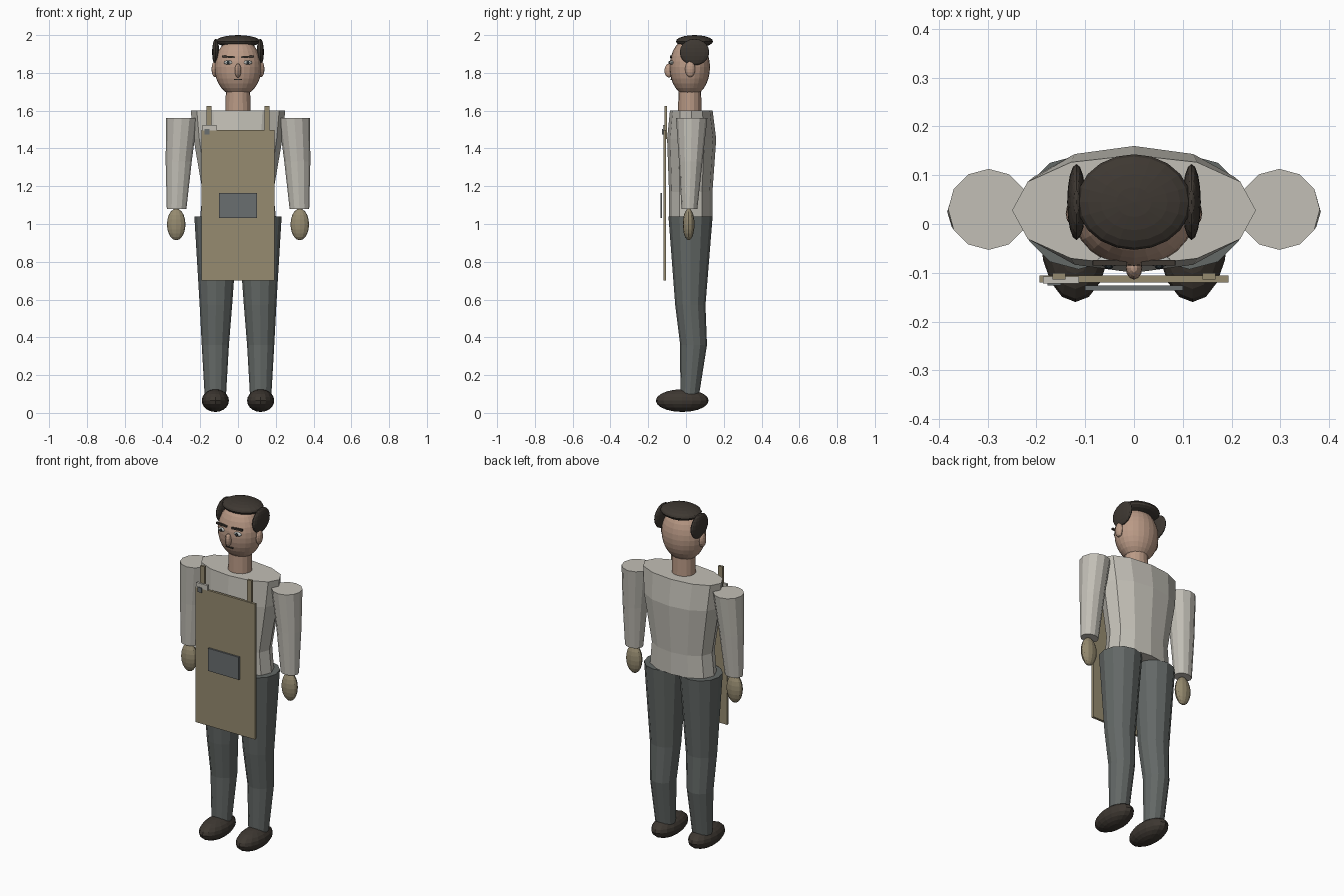
import bpy, bmesh, math
from mathutils import Matrix

if "Cube" in bpy.data.objects:
    bpy.data.objects.remove(bpy.data.objects["Cube"])


def srgb(r, g, b):
    return [((c / 255 + 0.055) / 1.055) ** 2.4 for c in (r, g, b)] + [1.0]


def material(name, *rgb):
    m = bpy.data.materials.new(name)
    m.diffuse_color = srgb(*rgb)
    m.use_nodes = True
    m.node_tree.nodes["Principled BSDF"].inputs["Base Color"].default_value = m.diffuse_color
    return m


SHIRT = material("shirt_grey", 194, 191, 182)
TROUSER = material("trouser_slate", 99, 104, 102)
APRON = material("apron_khaki", 150, 139, 112)
POCKET = material("pocket_grey", 106, 110, 112)
SKIN = material("skin", 186, 154, 134)
HAIR = material("dark_brown", 62, 56, 50)
EYE = material("eye_white", 190, 192, 188)
PUPIL = material("pupil_dark", 40, 48, 52)


def finish(bm, name, mat):
    bmesh.ops.recalc_face_normals(bm, faces=bm.faces)
    me = bpy.data.meshes.new(name)
    bm.to_mesh(me)
    bm.free()
    me.materials.append(mat)
    ob = bpy.data.objects.new(name, me)
    bpy.context.collection.objects.link(ob)
    return ob


def loft(name, mat, rings, sides=12, power=1.0):
    """Closed tube through rings of (x, y, z, rx, ry)."""
    bm = bmesh.new()
    loops = []
    for x, y, z, rx, ry in rings:
        loop = []
        for i in range(sides):
            a = math.tau * i / sides
            c, s = math.cos(a), math.sin(a)
            loop.append(bm.verts.new((x + rx * math.copysign(abs(c) ** power, c),
                                      y + ry * math.copysign(abs(s) ** power, s), z)))
        loops.append(loop)
    for a, b in zip(loops, loops[1:]):
        for i in range(sides):
            j = (i + 1) % sides
            bm.faces.new((a[i], a[j], b[j], b[i]))
    bm.faces.new(loops[0])
    bm.faces.new(loops[-1])
    return finish(bm, name, mat)


def ball(name, mat, loc, radii, u=16, v=10):
    bm = bmesh.new()
    m = Matrix.Translation(loc) @ Matrix.Diagonal((*radii, 1))
    bmesh.ops.create_uvsphere(bm, u_segments=u, v_segments=v, radius=1, matrix=m)
    return finish(bm, name, mat)


def box(name, mat, x, y, z, tilt=0):
    bm = bmesh.new()
    lo, hi = zip(x, y, z)
    mid = [(a + b) / 2 for a, b in zip(lo, hi)]
    size = [b - a for a, b in zip(lo, hi)]
    m = Matrix.Translation(mid) @ Matrix.Rotation(tilt, 4, 'Y') @ Matrix.Diagonal((*size, 1))
    bmesh.ops.create_cube(bm, size=1, matrix=m)
    return finish(bm, name, mat)


# Torso, neck and head
loft("torso", SHIRT, [(0, .025, 1.04, .20, .115), (0, .025, 1.17, .187, .115),
                      (0, .03, 1.45, .235, .13), (0, .028, 1.60, .25, .113)], power=.95)
loft("neck", SKIN, [(0, .02, 1.58, .067, .062), (0, .02, 1.72, .064, .06)], 16)
ball("head", SKIN, (0, .02, 1.83), (.125, .107, .155), 24, 16)
ball("nose", SKIN, (0, -.09, 1.812), (.017, .024, .037), 12, 8)
box("mouth", HAIR, (-.022, .022), (-.083, -.074), (1.762, 1.768))
ball("hair_cap", HAIR, (0, .045, 1.967), (.117, .098, .033), 20, 10)

# Mirrored parts
for side, s in (("left", 1), ("right", -1)):
    # Face
    ball(side + "_side_hair", HAIR, (s * .118, .045, 1.91), (.019, .078, .07))
    ball(side + "_ear", SKIN, (s * .122, .022, 1.82), (.018, .027, .043), 12, 8)
    ball(side + "_eye", EYE, (s * .052, -.076, 1.855), (.024, .012, .011), 12, 8)
    ball(side + "_pupil", PUPIL, (s * .052, -.087, 1.855), (.009, .006, .009), 10, 6)
    bx = sorted((s * .015, s * .085))
    box(side + "_brow", HAIR, bx, (-.085, -.074), (1.88, 1.89), -s * .07)
    # Arm and hand
    loft(side + "_sleeve", SHIRT, [(s * .325, .018, 1.08, .052, .042),
                                   (s * .314, .025, 1.33, .069, .062),
                                   (s * .298, .03, 1.56, .083, .083)])
    ball(side + "_hand", APRON, (s * .327, .014, .998), (.049, .031, .084), 12, 10)
    # Leg and shoe
    loft(side + "_trouser_leg", TROUSER, [(s * .12, .02, .10, .057, .05),
                                          (s * .12, .04, .36, .072, .071),
                                          (s * .117, .023, .57, .086, .08),
                                          (s * .114, .024, 1.04, .117, .117)])
    ball(side + "_shoe", HAIR, (s * .12, -.02, .065), (.072, .14, .06))
    # Apron strap
    px = sorted((s * .14, s * .167))
    box(side + "_apron_strap", APRON, px, (-.114, -.1), (1.45, 1.625))

# Apron with pocket and badge
box("apron", APRON, (-.194, .194), (-.12, -.106), (.70, 1.497))
box("apron_pocket", POCKET, (-.1, .1), (-.136, -.126), (1.032, 1.165))
box("badge", SHIRT, (-.187, -.113), (-.122, -.108), (1.495, 1.525))
box("badge_clip", POCKET, (-.177, -.15), (-.126, -.118), (1.473, 1.502))
